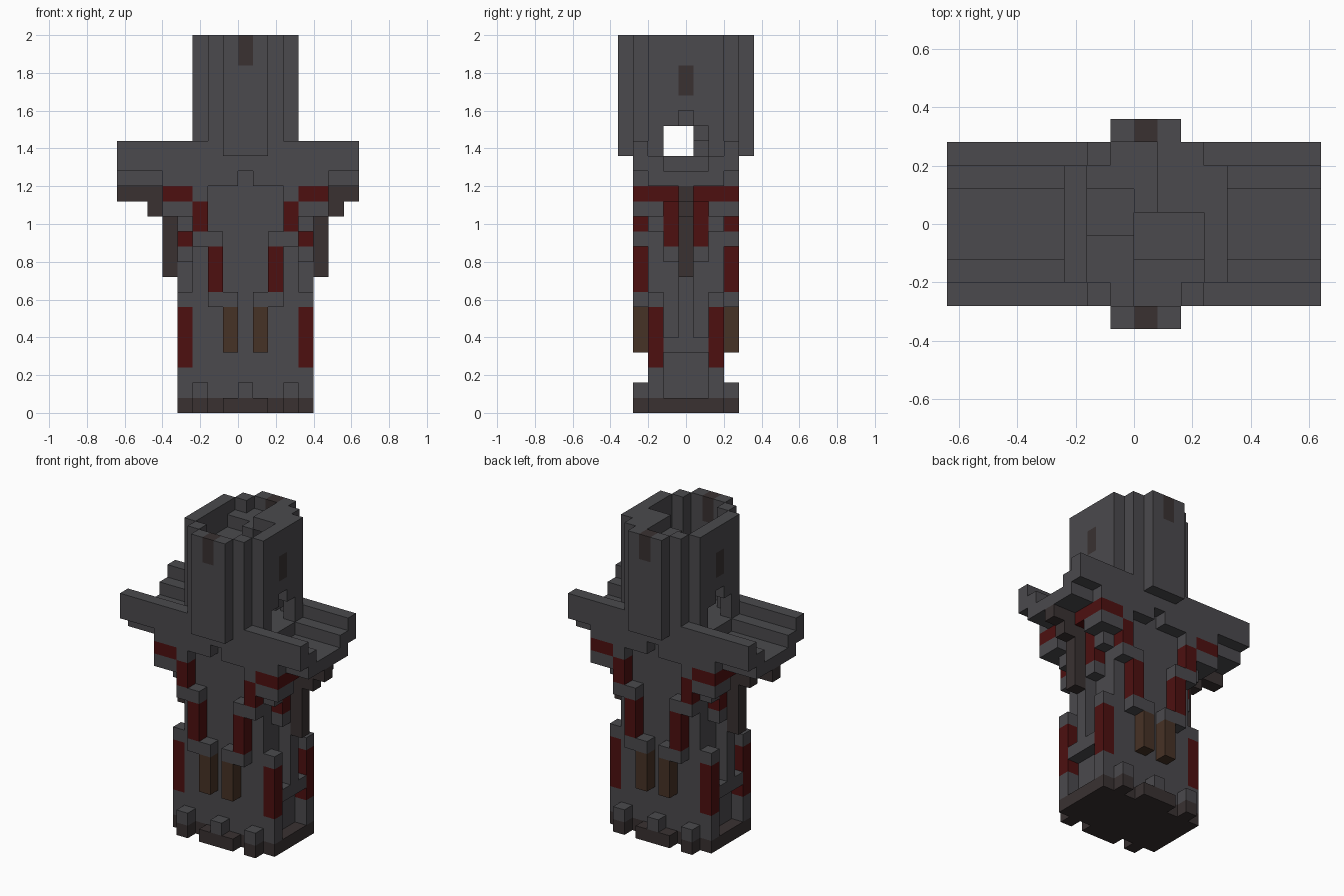
import bpy
import bmesh
from mathutils import Vector

if "Cube" in bpy.data.objects:
    bpy.data.objects.remove(bpy.data.objects["Cube"], do_unlink=True)

UNIT = 0.08
COLOURS = {
    "stone": (0.070, 0.068, 0.075),
    "dark_stone": (0.041, 0.031, 0.031),
    "red": (0.075, 0.005, 0.005),
    "wood": (0.062, 0.032, 0.019),
}
NAMES = list(COLOURS)
materials = []
for name, rgb in COLOURS.items():
    mat = bpy.data.materials.new(name)
    mat.use_nodes = True
    mat.diffuse_color = (*rgb, 1)
    shader = mat.node_tree.nodes["Principled BSDF"]
    shader.inputs["Base Color"].default_value = (*rgb, 1)
    shader.inputs["Roughness"].default_value = 0.9
    materials.append(mat)

cells = {}  # block position -> (part, colour)


def span(r):
    """A single index or an inclusive (first, last) pair."""
    first, last = r if isinstance(r, tuple) else (r, r)
    return range(first, last + 1)


def block(part, colour, x, y, z):
    """Fill a block of cells."""
    for i in span(x):
        for j in span(y):
            for k in span(z):
                cells[i, j, k] = (part, colour)


def mirrored(part, colour, x, y, z):
    """Fill a block on all four sides of the middle cell."""
    for i in span(x):
        for j in span(y):
            for k in span(z):
                for sx in (i, -i):
                    for sy in (j, -j):
                        cells[sx, sy, k] = (part, colour)


def carve(x, y, z):
    """Remove cells on all four sides."""
    for i in span(x):
        for j in span(y):
            for k in span(z):
                for sx in (i, -i):
                    for sy in (j, -j):
                        cells.pop((sx, sy, k), None)


# Shaft and foot
mirrored("shaft", "stone", (0, 3), (0, 2), (1, 14))
mirrored("foot", "dark_stone", (0, 4), (0, 2), 0)
for x in ((0, 1), 3):
    mirrored("foot", "dark_stone", x, 3, 0)
for x in (0, 3):
    mirrored("foot_studs", "stone", x, 3, 1)

# Corner posts with red banners
mirrored("corner_posts", "stone", 4, 2, (1, 7))
mirrored("corner_banners", "red", 4, 2, (3, 6))

# Middle rib and ledge on the narrow sides
mirrored("side_ledge", "stone", 4, (0, 1), 4)
mirrored("side_rib", "stone", 4, 0, (5, 14))

# Brackets growing outwards on the broad sides
mirrored("wood_props", "wood", 1, 3, (4, 6))
mirrored("lower_brackets", "stone", (1, 2), 3, 7)
mirrored("lower_banners", "red", 2, 3, (8, 10))
mirrored("upper_brackets", "stone", (2, 3), 3, 11)
mirrored("upper_banners", "red", 3, 3, (12, 13))
mirrored("upper_brackets", "stone", 3, 3, 14)

# Brackets under the arms
mirrored("arm_brackets", "stone", 4, 2, (12, 13))
mirrored("arm_brackets", "stone", (4, 5), (2, 3), 13)
mirrored("arm_brackets", "stone", 4, 1, 10)
mirrored("arm_banners", "red", 4, 1, (11, 13))
mirrored("arm_banners", "red", (4, 5), (1, 3), 14)
mirrored("arm_struts", "dark_stone", 5, 0, (9, 13))
mirrored("arm_struts", "dark_stone", 6, 0, 13)
mirrored("arm_struts", "dark_stone", (5, 8), 0, 14)

# Walkway with stepped rails
mirrored("walkway", "stone", (0, 8), (0, 2), 15)
mirrored("walkway", "stone", (1, 5), 3, 15)
mirrored("rail_step", "stone", (0, 8), 2, 16)
mirrored("rail", "stone", (0, 8), 3, (16, 17))
mirrored("tower_floor", "stone", (0, 3), (0, 2), 16)
carve((0, 2), (0, 2), 17)
carve((0, 1), 3, 17)
for key in [c for c in cells if c[0] > 7]:
    del cells[key]

# Hollow tower
mirrored("tower_side_walls", "stone", 3, (0, 2), (17, 24))
mirrored("tower_corners", "stone", 2, 3, (17, 24))
mirrored("tower_end_walls", "stone", (0, 1), 4, (17, 24))
mirrored("end_slots", "dark_stone", 0, 4, (23, 24))
mirrored("side_slots", "dark_stone", 3, 0, (21, 22))

# Doorways onto the walkway
carve(3, (0, 1), (17, 18))
carve(3, 0, 19)

# Spiral stair, six treads to a turn
west, east = (-2, -1), (0, 2)
TREADS = [
    [((-2, 0), 2), ((-1, 0), 3), (0, 1)],
    [((1, 2), (1, 2)), (1, 3)],
    [(east, (-1, 0))],
    [(east, -2), ((0, 1), -3)],
    [(west, (-2, -1)), (-1, -3)],
    [(west, (0, 1))],
]
for step in range(8):
    for x, y in TREADS[step % len(TREADS)]:
        block("spiral_stair", "stone", x, y, 17 + step)

# Build one mesh per part from the exposed block sides
SIDES = [Vector(s) for s in ((1, 0, 0), (-1, 0, 0), (0, 1, 0),
                             (0, -1, 0), (0, 0, 1), (0, 0, -1))]
for part in dict.fromkeys(p for p, _ in cells.values()):
    bm = bmesh.new()
    for cell, (owner, colour) in cells.items():
        if owner != part:
            continue
        centre = Vector(cell) + Vector((0.5, 0, 0.5))
        for n in SIDES:
            if tuple(int(a + b) for a, b in zip(cell, n)) in cells:
                continue
            u = Vector((n.y, n.z, n.x))
            v = n.cross(u)
            corners = ((-1, -1), (1, -1), (1, 1), (-1, 1))
            face = bm.faces.new([
                bm.verts.new((centre + (n + u * a + v * b) / 2) * UNIT)
                for a, b in corners])
            face.material_index = NAMES.index(colour)
    bmesh.ops.remove_doubles(bm, verts=bm.verts, dist=UNIT / 100)
    mesh = bpy.data.meshes.new(part)
    bm.to_mesh(mesh)
    bm.free()
    for mat in materials:
        mesh.materials.append(mat)
    bpy.context.collection.objects.link(bpy.data.objects.new(part, mesh))
